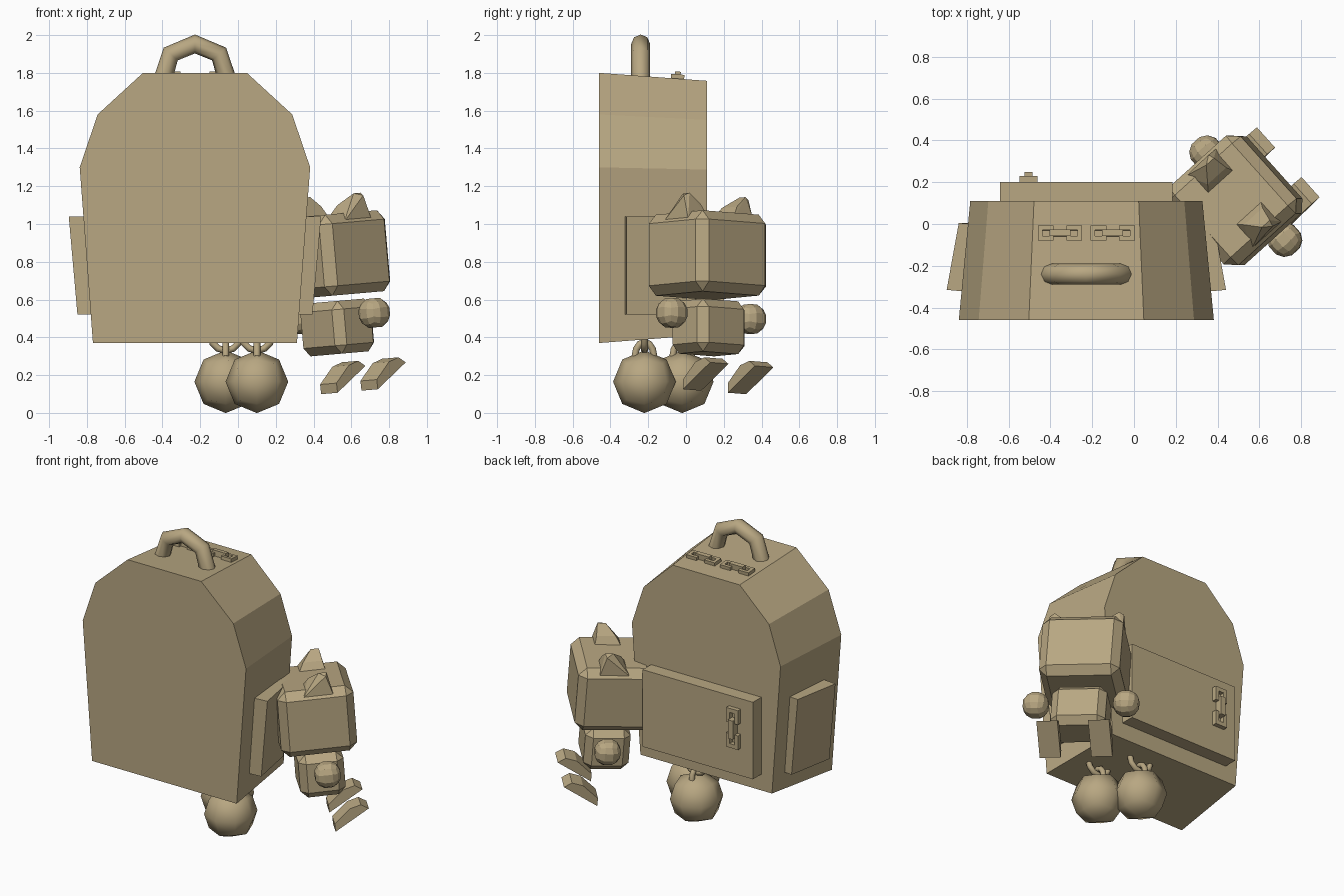
import bpy, bmesh, math
from mathutils import Matrix, Vector

if "Cube" in bpy.data.objects:
    bpy.data.objects.remove(bpy.data.objects["Cube"])

tan = bpy.data.materials.new("tan_fabric")
tan.use_nodes = True
tan.diffuse_color = (0.48, 0.386, 0.223, 1)
tan.node_tree.nodes["Principled BSDF"].inputs["Base Color"].default_value = tan.diffuse_color

CX = -0.228  # bag centre line


def finish(name, bm, matrix=Matrix(), smooth=False):
    bm.transform(matrix)
    bmesh.ops.recalc_face_normals(bm, faces=bm.faces)
    for f in bm.faces:
        f.smooth = smooth
    mesh = bpy.data.meshes.new(name)
    bm.to_mesh(mesh)
    bm.free()
    mesh.materials.append(tan)
    ob = bpy.data.objects.new(name, mesh)
    bpy.context.collection.objects.link(ob)
    return ob


def add_box(bm, centre, size):
    m = Matrix.Translation(centre) @ Matrix.Diagonal((*size, 1))
    bmesh.ops.create_cube(bm, size=1, matrix=m)


def hull(name, points, matrix=Matrix()):
    bm = bmesh.new()
    for p in points:
        bm.verts.new(p)
    bmesh.ops.convex_hull(bm, input=list(bm.verts))
    bmesh.ops.dissolve_limit(bm, angle_limit=0.02, verts=bm.verts, edges=bm.edges)
    return finish(name, bm, matrix)


def bevelled_box(name, centre, size, bevel, matrix):
    bm = bmesh.new()
    add_box(bm, centre, size)
    bmesh.ops.bevel(bm, geom=list(bm.edges), offset=bevel, segments=1, affect='EDGES')
    return finish(name, bm, matrix)


def ball(name, centre, radius, cuts, matrix=Matrix(), smooth=False):
    bm = bmesh.new()
    bmesh.ops.create_cube(bm, size=2)
    bmesh.ops.subdivide_edges(bm, edges=list(bm.edges), cuts=cuts, use_grid_fill=True)
    for v in bm.verts:
        v.co = v.co.normalized() * radius + Vector(centre)
    return finish(name, bm, matrix, smooth)


def tube(name, points, radius):
    cu = bpy.data.curves.new(name, 'CURVE')
    cu.dimensions = '3D'
    cu.bevel_depth = radius
    cu.bevel_resolution = 2
    cu.use_fill_caps = True
    sp = cu.splines.new('POLY')
    sp.points.add(len(points) - 1)
    for p, co in zip(sp.points, points):
        p.co = (*co, 1)
    sp.use_smooth = True
    cu.materials.append(tan)
    ob = bpy.data.objects.new(name, cu)
    bpy.context.collection.objects.link(ob)
    return ob


# bag shell: arched profile, tapering toward the back
profile = [(0.54, 0.37), (0.61, 1.30), (0.515, 1.58), (0.275, 1.80)]
outline = profile + [(-w, z) for w, z in reversed(profile)]
bm = bmesh.new()
front = [bm.verts.new((CX + w, -0.46, z)) for w, z in outline]
back = [bm.verts.new((CX + w * 0.91, 0.11, 1.10 + (z - 1.10) * 0.94)) for w, z in outline]
bm.faces.new(front)
bm.faces.new(back)
for i in range(len(outline)):
    j = (i + 1) % len(outline)
    bm.faces.new((front[i], front[j], back[j], back[i]))
finish("bag_shell", bm)

# pockets
bm = bmesh.new()
add_box(bm, (CX, 0.13, 0.783), (0.824, 0.14, 0.52))
finish("back_pocket", bm)
for side, s in (("left", 1), ("right", -1)):
    pts = []
    for y, dx in ((-0.315, 0), (0.005, -0.058)):
        for z, w in ((0.52, 0.622), (1.04, 0.668)):
            pts += [(CX + s * (w + dx), y, z), (CX + s * (w + dx - 0.11), y - 0.01, z)]
    hull(side + "_side_pocket", pts)

# carry handle
arc = [(-0.178, 1.74), (-0.128, 1.90), (0, 1.953), (0.128, 1.90), (0.178, 1.74)]
tube("carry_handle", [(CX + x, -0.24, z) for x, z in arc], 0.05)


# zip pulls: two facing brackets joined by a raised bar
def zip_pull(name, matrix):
    bm = bmesh.new()
    for s in (1, -1):
        add_box(bm, (s * 0.095, 0, 0.01), (0.022, 0.07, 0.028))
        for t in (1, -1):
            add_box(bm, (s * 0.06, t * 0.025, 0.01), (0.06, 0.02, 0.028))
    add_box(bm, (0, 0, 0.018), (0.1, 0.03, 0.042))
    finish(name, bm, matrix)


slope = Matrix.Rotation(math.radians(-4.3), 4, 'X')
for side, s in (("left", 1), ("right", -1)):
    zip_pull(side + "_top_zip_pull", Matrix.Translation((CX + s * 0.126, -0.045, 1.768)) @ slope)
upright = Matrix(((0, 1, 0), (0, 0, 1), (1, 0, 0))).to_4x4()
zip_pull("pocket_zip_pull", Matrix.Translation((-0.505, 0.2, 0.84)) @ upright @ Matrix.Scale(1.25, 4))

# pompoms hanging on interlocked loops
for side, x, y in (("left", 0.10, -0.22), ("right", -0.065, -0.02)):
    ball(side + "_pompom", (x, y, 0.165), 0.166, 1, smooth=True)
    angles = [math.pi * i / 6 for i in range(7)]
    tube(side + "_bag_loop", [(x + 0.08 * math.cos(a), y, 0.41 - 0.08 * math.sin(a)) for a in angles], 0.018)
    tube(side + "_pompom_loop", [(x, y + 0.05 * math.cos(a), 0.30 + 0.075 * math.sin(a)) for a in angles], 0.018)

# plush charm: local +x is forward, leaning back a little
plush = (Matrix.Translation((0.484, 0.113, 0.835)) @ Matrix.Rotation(math.radians(-5), 4, 'Y')
         @ Matrix.Rotation(math.radians(42), 4, 'Z'))
bevelled_box("plush_head", (0, 0, 0), (0.47, 0.50, 0.43), 0.05, plush)
bevelled_box("plush_body", (0.01, 0, -0.385), (0.28, 0.34, 0.28), 0.045, plush)
for side, s in (("left", 1), ("right", -1)):
    # ears curve from a wide inner base to a tall outer tip
    ear = [(fx, s * ly, 0.17) for fx in (-0.085, 0.11) for ly in (0.075, 0.235)]
    ear += [(-0.03, s * 0.13, 0.26), (0.09, s * 0.13, 0.26), (0.03, s * 0.20, 0.315),
            (0.08, s * 0.20, 0.315), (0.07, s * 0.23, 0.30)]
    hull("plush_%s_ear" % side, ear, plush)
    ball("plush_%s_paw" % side, (0.03, s * 0.28, -0.325), 0.085, 2, plush)
    # feet: flat sole, rounded upper, toes tipped up
    foot = []
    for w in (0.065, -0.065):
        foot += [(x, w, z) for x, z in ((-0.125, 0), (0.125, 0), (-0.10, 0.045), (0.03, 0.07), (0.10, 0.05))]
    pose = Matrix.Translation((0.165, s * 0.16, -0.665)) @ Matrix.Rotation(math.radians(-31), 4, 'Y')
    hull("plush_%s_foot" % side, foot, plush @ pose)
